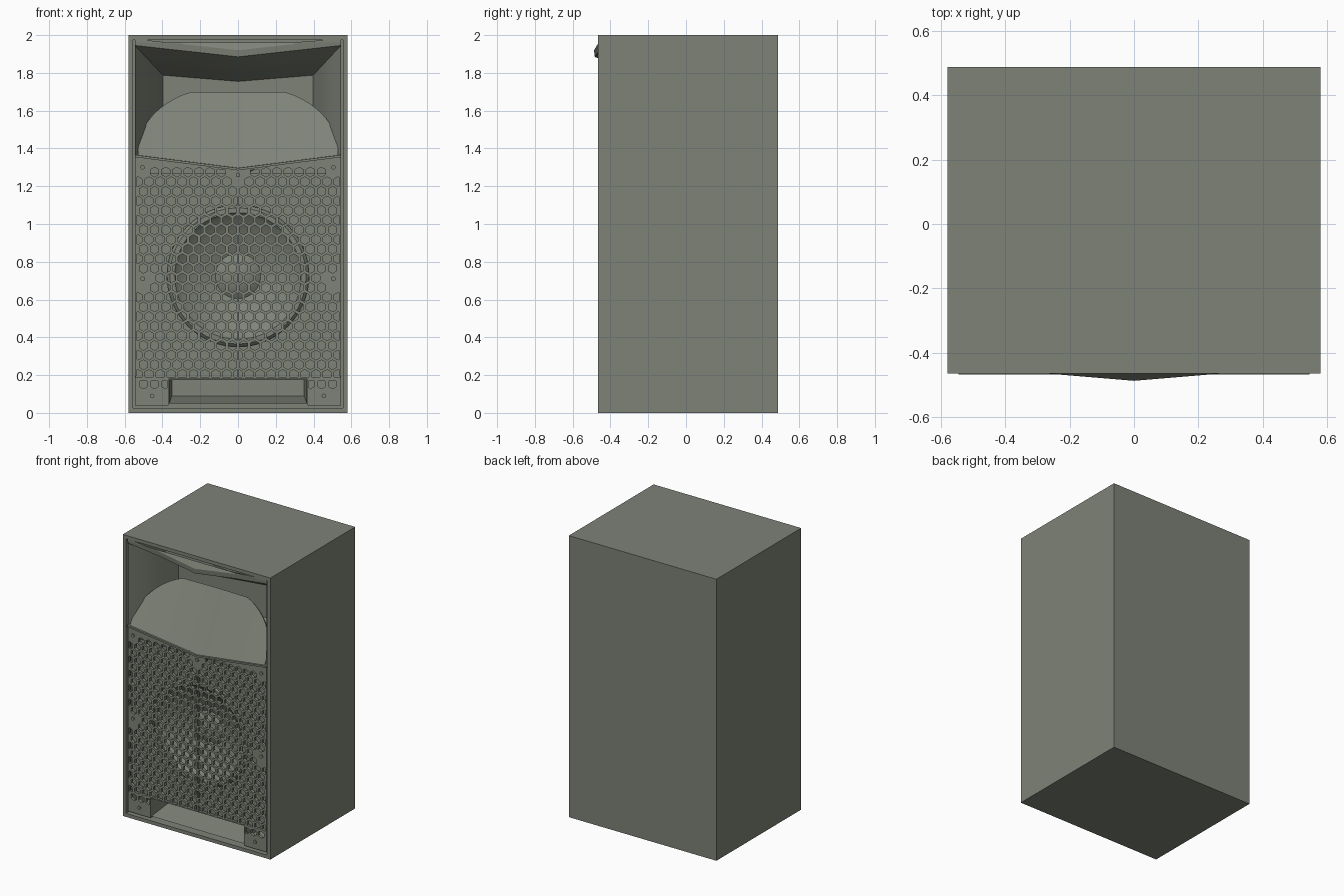
import bpy, bmesh
from math import cos, sin, pi, sqrt
from mathutils import Vector

default = bpy.data.objects.get("Cube")
if default:
    bpy.data.objects.remove(default)

paint = bpy.data.materials.new("grey_green_paint")
paint.use_nodes = True
colour = (0.21, 0.225, 0.185, 1)
paint.diffuse_color = colour
paint.node_tree.nodes["Principled BSDF"].inputs["Base Color"].default_value = colour


def finish(name, bm, smooth=True):
    mesh = bpy.data.meshes.new(name)
    bm.to_mesh(mesh)
    bm.free()
    mesh.materials.append(paint)
    ob = bpy.data.objects.new(name, mesh)
    bpy.context.collection.objects.link(ob)
    if smooth:
        bpy.ops.object.select_all(action='DESELECT')
        ob.select_set(True)
        bpy.context.view_layer.objects.active = ob
        bpy.ops.object.shade_smooth_by_angle()
    return ob


def loft(name, loops, cap=True, closed=True):
    """Skin a row of equal point loops, optionally capping the last."""
    bm = bmesh.new()
    rows = [[bm.verts.new(p) for p in loop] for loop in loops]
    n = len(rows[0])
    for a, b in zip(rows, rows[1:]):
        for i in range(n if closed else n - 1):
            j = (i + 1) % n
            bm.faces.new((a[i], a[j], b[j], b[i]))
    if cap:
        bm.faces.new(rows[-1])
    return finish(name, bm)


def ring(r, y, n=64):
    return [(r * cos(2 * pi * i / n), y, WOOFER_Z + r * sin(2 * pi * i / n)) for i in range(n)]


FRONT, BACK, HALF = -0.465, 0.487, 0.58
INNER = 0.545
WOOFER_Z = 0.725


def lip_z(x):
    """Height of the shallow V between horn and grille."""
    return 1.29 + 0.128 * abs(x)


# Cabinet: box with a framed, hollowed front
bm = bmesh.new()
bmesh.ops.create_cube(bm, size=1)
for v in bm.verts:
    v.co = (v.co.x * 2 * HALF, v.co.y * (BACK - FRONT) + (BACK + FRONT) / 2, v.co.z * 2 + 1)
front = min(bm.faces, key=lambda f: f.calc_center_median().y)
bmesh.ops.inset_region(bm, faces=[front], thickness=HALF - INNER)
hollow = bmesh.ops.extrude_face_region(bm, geom=[front])
bmesh.ops.translate(bm, vec=(0, 0.5, 0), verts=[v for v in hollow["geom"] if isinstance(v, bmesh.types.BMVert)])
if front.is_valid:
    bm.faces.remove(front)
finish("cabinet", bm, smooth=False)

# Horn flare: V-edged mouth narrowing to the throat
xs = [-INNER, -0.3, 0, 0.3, INNER]
stages = []
for t in (0, 0.25, 0.6, 1):
    e = t ** 0.7
    w = 1 - 0.27 * e
    y = -0.458 + 0.36 * t
    low = [(x * w, y, lip_z(x) * (1 - e) + 1.5 * e) for x in xs]
    top = [(x * w, y - (0.025 * (1 - abs(x) / 0.3) if abs(x) < 0.3 and t == 0 else 0),
            (1.885 + 0.11 * abs(x)) * (1 - e) + (1.755 + 0.06 * abs(x)) * e) for x in reversed(xs)]
    stages.append(low + top)
loft("horn_flare", stages)

# Horn brow: strip that peaks forward over the mouth
brow = stages[0][len(xs):]
loft("horn_brow", [[(x, FRONT + 0.003, 1.962) for x, y, z in brow],
                   [(x, y - 0.004, z + 0.035) for x, y, z in brow], brow], cap=False, closed=False)

# Horn floor: sloping panel with an arched rear edge
edge, arch = [], []
for i in range(33):
    a = pi * i / 32
    x = -0.53 * cos(a)
    z = min(1.37 + 0.37 * sin(a) ** 0.9, 1.70 - 0.01 * abs(x))
    edge.append((x, -0.460, lip_z(x)))
    arch.append((x, -0.455 + 0.2 * (z - 1.37) / 0.33, z))
loft("horn_floor", [edge, arch, [(x, y + 0.012, z - 0.01) for x, y, z in arch]], cap=False, closed=False)
loft("horn_lower_lip", [[(x, -0.467, lip_z(x) - 0.006) for x in xs],
                        [(x, -0.467, lip_z(x) + 0.006) for x in xs],
                        [(x, -0.445, lip_z(x) + 0.008) for x in xs]], cap=False, closed=False)

# Bass port: tapered slot
slot = [(-1, 0.05), (1, 0.05), (1, 0.178), (-1, 0.178)]
loft("bass_port", [[(sx * 0.365, -0.452, z) for sx, z in slot],
                   [(sx * 0.35, -0.22, 0.09 + (z - 0.05) * 0.65) for sx, z in slot]])

# Baffle: square panel with the woofer opening
square = []
for x, y, z in ring(1, -0.425):
    dz = z - WOOFER_Z
    s = INNER / max(abs(x), abs(dz))
    square.append((x * s, y, WOOFER_Z + dz * s))
loft("baffle", [square, ring(0.375, -0.425), ring(0.375, -0.41)], cap=False)

# Woofer: surround, cone and dust cap
profile = [(0.375, -0.41), (0.36, -0.425), (0.335, -0.425), (0.32, -0.405),
           (0.22, -0.36), (0.12, -0.32), (0.09, -0.34), (0.04, -0.355)]
loft("woofer", [ring(r, y) for r, y in profile])

# Grille: half a honeycomb, trimmed, perforated and mirrored
bm = bmesh.new()
R = 0.034
PITCH = R * sqrt(3)
for row in range(28):
    for col in range(12):
        cx, cz = (col + 0.5 * (row % 2)) * PITCH, row * 1.5 * R
        bm.faces.new([bm.verts.new((cx + R * sin(k * pi / 3), 0, cz + R * cos(k * pi / 3))) for k in range(6)])
bmesh.ops.remove_doubles(bm, verts=bm.verts, dist=0.001)
full = max(f.calc_area() for f in bm.faces)


def trim(co, no, faces=None, clear=True):
    geom = bm.faces[:] if faces is None else faces
    geom = list({g for f in geom for g in [f, *f.edges, *f.verts]})
    bmesh.ops.bisect_plane(bm, geom=geom, plane_co=co, plane_no=no, clear_outer=clear)


trim((0, 0, 0), (-1, 0, 0))
trim((INNER, 0, 0), (1, 0, 0))
trim((0, 0, 0.04), (0, 0, -1))
trim((0, 0, 1.285), (-0.128, 0, 1))
near = [f for f in bm.faces if f.calc_center_median().z < 0.25]
trim((0, 0, 0.18), (0, 0, 1), near, False)
near = [f for f in bm.faces if f.calc_center_median().z < 0.18]
trim((0.368, 0, 0), (1, 0, 0), near, False)
gone = [f for f in bm.faces if f.calc_center_median().z < 0.18 and f.calc_center_median().x < 0.368]
bmesh.ops.delete(bm, geom=gone, context='FACES')

screws = [(0.505, 1.30), (0.505, 0.71), (0.455, 0.09), (0, 1.26)]
mirror = bmesh.ops.duplicate(bm, geom=bm.verts[:] + bm.edges[:] + bm.faces[:])["geom"]
for v in mirror:
    if isinstance(v, bmesh.types.BMVert):
        v.co.x *= -1
bmesh.ops.reverse_faces(bm, faces=[f for f in mirror if isinstance(f, bmesh.types.BMFace)])
bmesh.ops.remove_doubles(bm, verts=bm.verts, dist=0.001)


def is_hole(f):
    c = f.calc_center_median()
    clear = all(Vector((abs(c.x) - x, c.z - z)).length > 0.055 for x, z in screws)
    return f.calc_area() > 0.45 * full and clear and 0.12 < c.z < 1.29 and abs(c.x) < 0.53


holes = [f for f in bm.faces if is_hole(f)]
bmesh.ops.inset_individual(bm, faces=holes, thickness=0.0085)
bmesh.ops.delete(bm, geom=holes, context='FACES')
bmesh.ops.recalc_face_normals(bm, faces=bm.faces)
if sum(f.normal.y * f.calc_area() for f in bm.faces) > 0:
    bmesh.ops.reverse_faces(bm, faces=bm.faces[:])
bmesh.ops.translate(bm, vec=(0, -0.457, 0), verts=bm.verts)
grille = finish("grille", bm, smooth=False)
thick = grille.modifiers.new("thickness", 'SOLIDIFY')
thick.thickness = 0.02
thick.offset = -1

# Grille screws
for x, z in screws:
    for side in ((-1, 1) if x else (1,)):
        bpy.ops.mesh.primitive_cylinder_add(vertices=16, radius=0.012, depth=0.012,
                                            location=(side * x, -0.459, z), rotation=(pi / 2, 0, 0))
        screw = bpy.context.object
        screw.name = "grille_screw"
        screw.data.materials.append(paint)
        bpy.ops.object.shade_smooth_by_angle()
